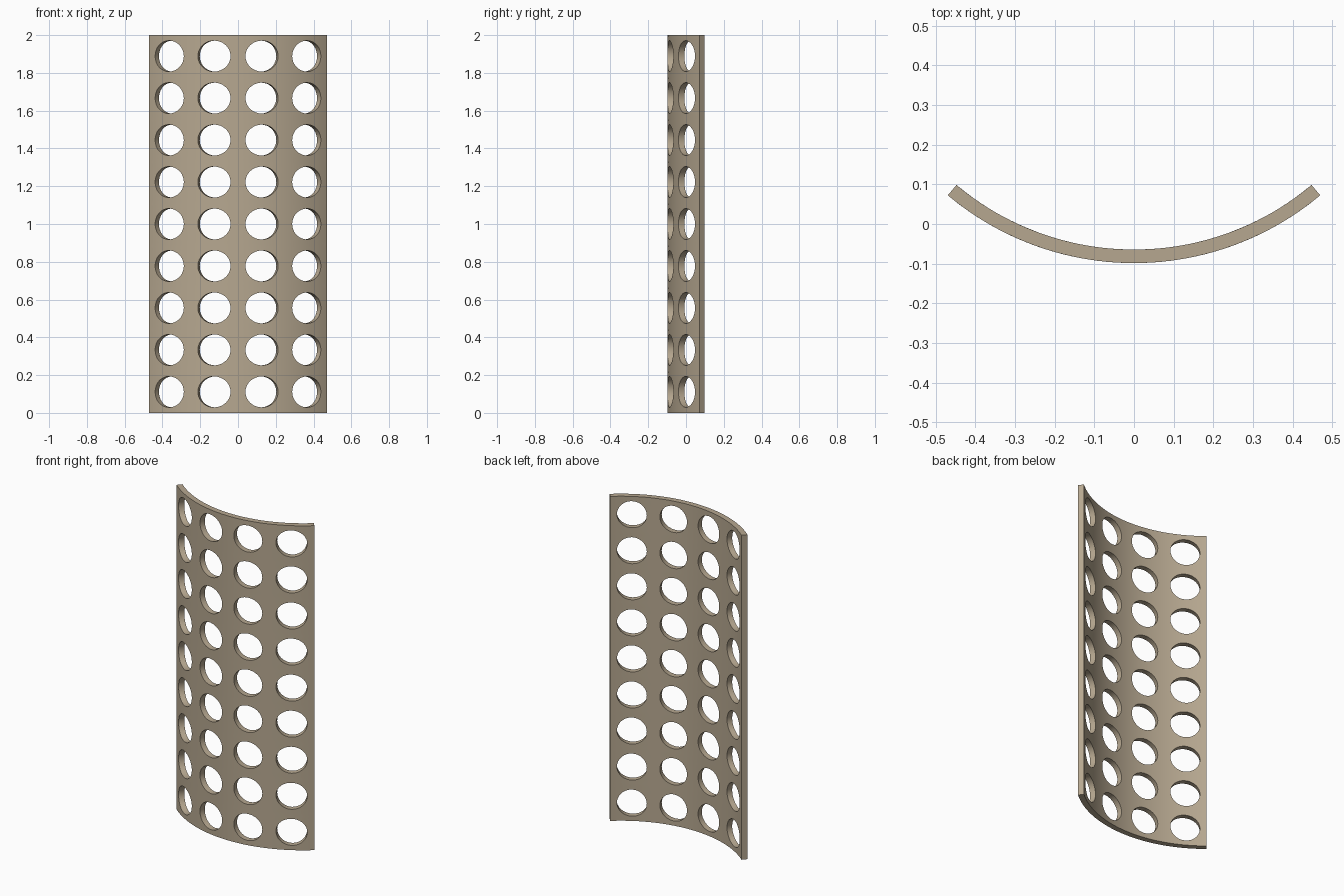
import bpy, bmesh, math

if "Cube" in bpy.data.objects:
    bpy.data.objects.remove(bpy.data.objects["Cube"])

R_OUT, R_IN = 0.731, 0.697        # outer and inner radius of the curved panel
HALF = math.radians(40)           # half sweep angle
COLS, ROWS, HEIGHT = 4, 9, 2.0
HOLE_A = math.radians(13.8) / 2   # hole half width as an angle
HOLE_Z = 0.082                    # hole half height
SIDE, RINGS = 10, 3               # points per cell side, rings around each hole
CY = (R_OUT + R_IN * math.cos(HALF)) / 2

cell_a, cell_z = 2 * HALF / COLS, HEIGHT / ROWS


def bend(r, a, z):
    """Wrap angle and height onto a cylinder opening to the back."""
    return (r * math.sin(a), CY - r * math.cos(a), z)


# Outline of one unit cell, walked counter-clockwise
square = []
for i in range(SIDE):
    t = 2 * i / SIDE - 1
    square.append((t, -1))
for i in range(SIDE):
    square.append((1, 2 * i / SIDE - 1))
for i in range(SIDE):
    square.append((1 - 2 * i / SIDE, 1))
for i in range(SIDE):
    square.append((-1, 1 - 2 * i / SIDE))
N = len(square)

bm = bmesh.new()


def skin(r, a0, z0, inward):
    """One perforated cell of skin; returns the hole rim."""
    rings = []
    for k in range(RINGS + 1):
        f = k / RINGS
        ring = []
        for u, v in square:
            d = math.hypot(u, v)
            a = u / d * HOLE_A * (1 - f) + u * cell_a / 2 * f
            z = v / d * HOLE_Z * (1 - f) + v * cell_z / 2 * f
            ring.append(bm.verts.new(bend(r, a0 + a, z0 + z)))
        rings.append(ring)
    for p, q in zip(rings, rings[1:]):
        for i in range(N):
            j = (i + 1) % N
            quad = [p[i], q[i], q[j], p[j]]
            bm.faces.new(quad[::-1] if inward else quad)
    return rings[0], rings[-1]


for c in range(COLS):
    for w in range(ROWS):
        a0, z0 = -HALF + (c + 0.5) * cell_a, (w + 0.5) * cell_z
        rim_o, edge_o = skin(R_OUT, a0, z0, False)
        rim_i, edge_i = skin(R_IN, a0, z0, True)
        # hole wall
        for i in range(N):
            j = (i + 1) % N
            bm.faces.new([rim_o[i], rim_o[j], rim_i[j], rim_i[i]])
        # outer border of the panel
        border = [w == 0, c == COLS - 1, w == ROWS - 1, c == 0]
        for i in range(N):
            if border[i // SIDE]:
                j = (i + 1) % N
                bm.faces.new([edge_o[j], edge_o[i], edge_i[i], edge_i[j]])

bmesh.ops.remove_doubles(bm, verts=bm.verts, dist=1e-5)
bmesh.ops.recalc_face_normals(bm, faces=bm.faces)

mesh = bpy.data.meshes.new("perforated_panel")
bm.to_mesh(mesh)
bm.free()
panel = bpy.data.objects.new("perforated_panel", mesh)
bpy.context.collection.objects.link(panel)

mat = bpy.data.materials.new("warm tan")
mat.diffuse_color = (0.47, 0.39, 0.28, 1)
mat.use_nodes = True
mat.node_tree.nodes["Principled BSDF"].inputs["Base Color"].default_value = mat.diffuse_color
mesh.materials.append(mat)

bpy.context.view_layer.objects.active = panel
panel.select_set(True)
bpy.ops.object.shade_smooth_by_angle(angle=math.radians(30))
